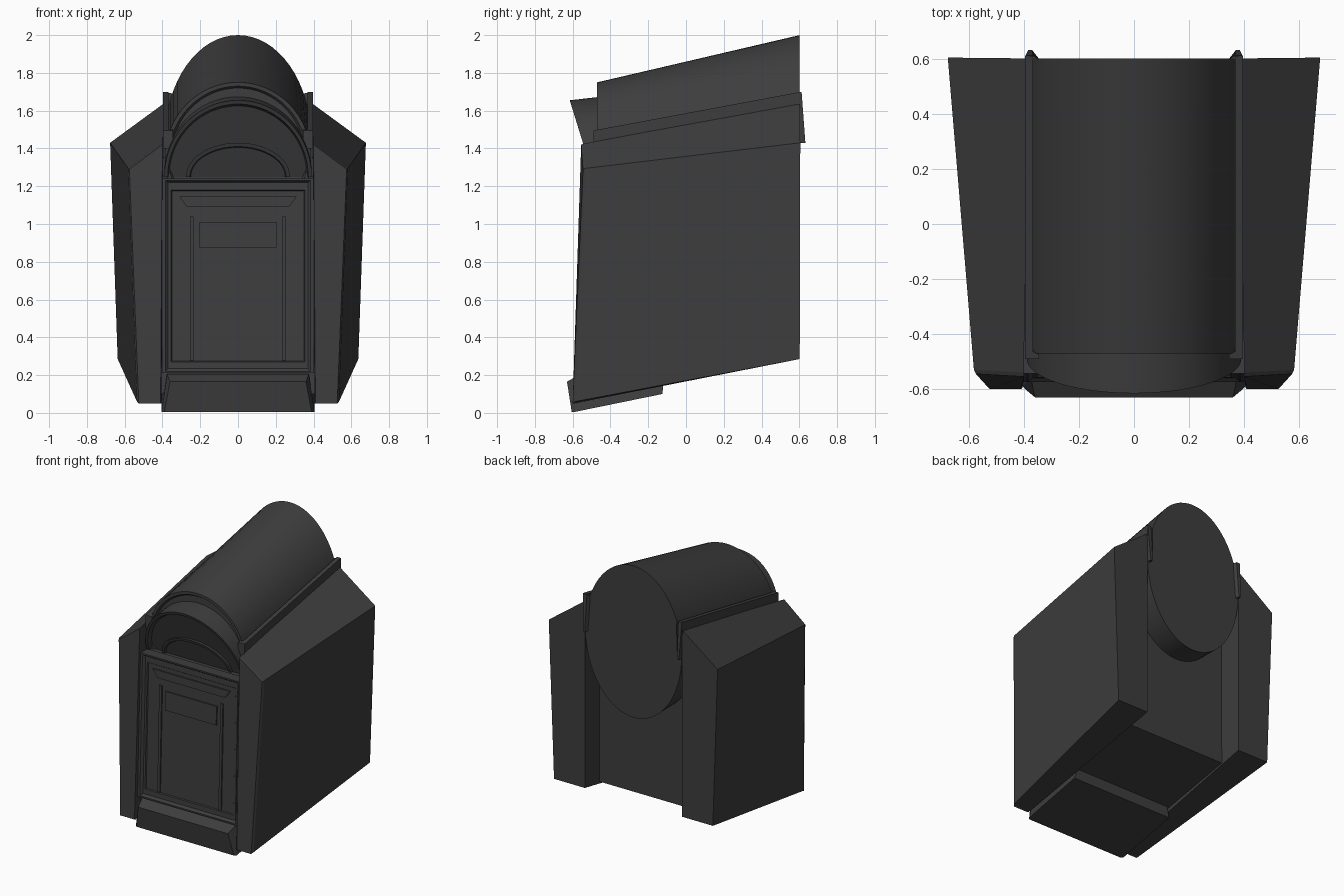
import bpy, bmesh
from math import sin, cos, pi, radians

old = bpy.data.objects.get("Cube")
if old:
    bpy.data.objects.remove(old)

mat = bpy.data.materials.new("charcoal grey")
mat.use_nodes = True
colour = (0.047, 0.047, 0.047, 1)
mat.diffuse_color = colour
bsdf = mat.node_tree.nodes["Principled BSDF"]
bsdf.inputs["Base Color"].default_value = colour
bsdf.inputs["Roughness"].default_value = 0.8


def loft(name, rings, smooth=False, mirror=False):
    """Bridge equal-length rings of points and cap both ends."""
    bm = bmesh.new()
    loops = [[bm.verts.new(p) for p in ring] for ring in rings]
    n = len(loops[0])
    for a, b in zip(loops, loops[1:]):
        for i in range(n):
            j = (i + 1) % n
            bm.faces.new((a[i], a[j], b[j], b[i]))
    bm.faces.new(loops[0][::-1])
    bm.faces.new(loops[-1])
    bmesh.ops.recalc_face_normals(bm, faces=bm.faces)
    me = bpy.data.meshes.new(name)
    bm.to_mesh(me)
    bm.free()
    me.materials.append(mat)
    if smooth:
        for p in me.polygons:
            p.use_smooth = True
        me.set_sharp_from_angle(angle=radians(30))
    ob = bpy.data.objects.new(name, me)
    bpy.context.collection.objects.link(ob)
    if mirror:
        ob.modifiers.new("mirror", "MIRROR")
    return ob


def slab(name, profile, x0, x1, mirror=False):
    """Extrude a (y, z) profile from x0 to x1."""
    return loft(name, [[(x, y, z) for y, z in profile] for x in (x0, x1)], mirror=mirror)


# Flared side housings
loft("side_housing", [
    [(.41, -.6, .05), (.525, -.6, .05), (.575, -.545, 1.29), (.4, -.555, 1.42)],
    [(.405, -.595, .05), (.535, -.585, .06), (.582, -.53, 1.295), (.4, -.54, 1.425)],
    [(.39, .602, .285), (.637, .602, .285), (.677, .605, 1.43), (.39, .602, 1.64)],
], mirror=True)

# Central body between the housings
slab("body", [(-.54, .1), (.43, .265), (.43, 1.5), (-.45, 1.22), (-.5, 1.22)], -.405, .405)


# Sloping drum with a deeper rear end
def drum_ring(y, top, h, w=.387, n=64):
    return [(w * cos(2 * pi * i / n), y, top - h + h * sin(2 * pi * i / n)) for i in range(n)]


loft("drum", [drum_ring(-.455, 1.72, .37, .355), drum_ring(-.47, 1.73, .38, .367),
              drum_ring(-.47, 1.75, .4), drum_ring(.602, 2.0, .55)], smooth=True)

# Rails beside the drum, with front feet and rear hooks
slab("rail", [(-.49, 1.42), (-.49, 1.495), (.61, 1.7), (.61, 1.62)], .367, .397, mirror=True)
slab("rail_foot", [(-.49, 1.4), (-.49, 1.495), (-.465, 1.5), (-.465, 1.4)], .345, .397, mirror=True)
loft("rail_hook", [
    [(.345, .6, 1.69), (.365, .6, 1.43), (.385, .6, 1.43), (.395, .6, 1.7)],
    [(.367, .612, 1.69), (.37, .632, 1.43), (.385, .632, 1.43), (.395, .612, 1.7)],
], mirror=True)


# Forward-leaning arched hood
def arch_ring(w, h, depth, n=40):
    pts = []
    for i in range(n + 1):
        a = pi * i / n
        z = 1.25 + h * sin(a)
        pts.append((w * cos(a), -.49 - .31 * (z - 1.25) + depth, z))
    return pts


hood_back = [(x, -.44, z + .02 * (z > 1.26)) for x, y, z in arch_ring(.39, .405, 0)]
loft("arched_hood", [hood_back, arch_ring(.39, .405, 0), arch_ring(.372, .385, 0),
                     arch_ring(.365, .375, .035)], smooth=True)
loft("small_arch", [arch_ring(.275, .18, .05), arch_ring(.275, .18, .015),
                    arch_ring(.255, .16, .015), arch_ring(.25, .155, .03)], smooth=True)


# Stepped door on the sloping front
def door_y(z):
    return -.575 + .03 * (z - .21)


def door_ring(w, z0, z1, depth):
    return [(x, door_y(z) + depth, z) for x, z in ((-w, z0), (w, z0), (w, z1), (-w, z1))]


loft("door", [door_ring(.403, .21, 1.24, .15), door_ring(.403, .21, 1.24, 0),
              door_ring(.385, .22, 1.23, 0), door_ring(.37, .235, 1.22, .015),
              door_ring(.355, .27, 1.18, .015), door_ring(.35, .275, 1.175, .022)])


# Raised trim on the door
def trim(name, outline, mirror=False):
    return loft(name, [[(x, door_y(z) + d, z) for x, z in outline] for d in (.03, .012)],
                mirror=mirror)


trim("door_top_trim", [(-.27, 1.09), (.27, 1.09), (.31, 1.145), (-.31, 1.145)])
trim("door_strip", [(.235, .278), (.255, .278), (.255, 1.04), (.235, 1.04)], mirror=True)
trim("door_plate", [(-.205, .875), (.205, .875), (.205, 1.01), (-.205, 1.01)])

# Sloped kick plate and foot
loft("kick_plate", [
    [(-.39, -.605, .005), (.39, -.605, .005), (.36, -.63, .165), (-.36, -.63, .165)],
    [(-.405, -.59, .005), (.405, -.59, .005), (.375, -.56, .205), (-.375, -.56, .205)],
    [(-.405, -.125, .1), (.405, -.125, .1), (.375, -.115, .2), (-.375, -.115, .2)],
])
